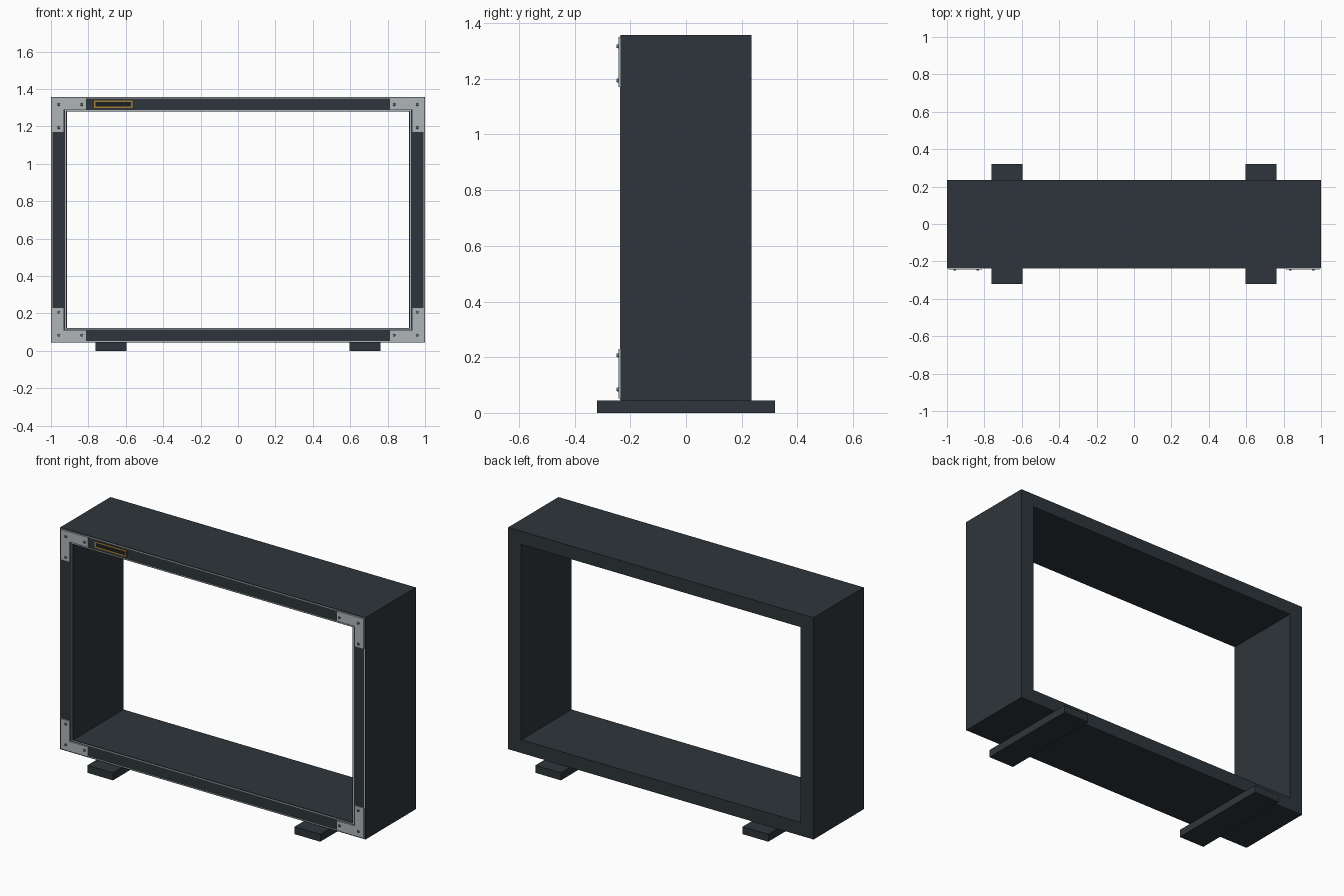
import bpy
import bmesh
from math import pi
from mathutils import Matrix

old = bpy.data.objects.get("Cube")
if old:
    bpy.data.objects.remove(old, do_unlink=True)


def material(name, r, g, b):
    m = bpy.data.materials.new(name)
    m.use_nodes = True
    m.diffuse_color = (r, g, b, 1)
    m.node_tree.nodes["Principled BSDF"].inputs["Base Color"].default_value = (r, g, b, 1)
    return m


SLATE = material("dark slate", 0.027, 0.036, 0.043)
STEEL = material("light steel", 0.43, 0.46, 0.48)
SCREW = material("screw grey", 0.16, 0.17, 0.18)
GOLD = material("gold", 0.36, 0.2, 0.035)
BLACK = material("plate black", 0.012, 0.014, 0.016)

BOTTOM, TOP = 0.044, 1.357
MID = (BOTTOM + TOP) / 2
HALF = (TOP - BOTTOM) / 2
DEPTH = 0.235
POST, BEAM = 0.085, 0.078
FRONT = -DEPTH


def finish(name, bm, mat):
    bmesh.ops.recalc_face_normals(bm, faces=bm.faces)
    mesh = bpy.data.meshes.new(name)
    bm.to_mesh(mesh)
    bm.free()
    mesh.materials.append(mat)
    obj = bpy.data.objects.new(name, mesh)
    bpy.context.scene.collection.objects.link(obj)
    return obj


def box(name, x, y, z, mat):
    """Box from (low, high) ranges on each axis."""
    bm = bmesh.new()
    bmesh.ops.create_cube(bm, size=1)
    for v in bm.verts:
        v.co = [lo + (c + 0.5) * (hi - lo) for c, (lo, hi) in zip(v.co, (x, y, z))]
    return finish(name, bm, mat)


def plate(name, outline, thick, mat):
    """Flat front plate extruded forward from the frame face."""
    bm = bmesh.new()
    face = bm.faces.new([bm.verts.new((x, FRONT, z)) for x, z in outline])
    out = bmesh.ops.extrude_face_region(bm, geom=[face])["geom"]
    for v in out:
        if isinstance(v, bmesh.types.BMVert):
            v.co.y -= thick
    return finish(name, bm, mat)


def border(name, cx, cz, hx, hz, width, thick, mat):
    """Thin rectangular ring lying on the frame face."""
    bm = bmesh.new()
    corners = ((-1, -1), (1, -1), (1, 1), (-1, 1))
    rings = [[bm.verts.new((cx + sx * (hx - d), y, cz + sz * (hz - d))) for sx, sz in corners]
             for d, y in ((0, FRONT), (0, FRONT - thick), (width, FRONT - thick), (width, FRONT))]
    for a, b in zip(rings, rings[1:] + rings[:1]):
        for i in range(4):
            j = (i + 1) % 4
            bm.faces.new((a[i], a[j], b[j], b[i]))
    return finish(name, bm, mat)


# Frame: two full-height posts with beams between them
inner = 1 - POST
box("top_beam", (-inner, inner), (-DEPTH, DEPTH), (TOP - BEAM, TOP), SLATE)
box("bottom_beam", (-inner, inner), (-DEPTH, DEPTH), (BOTTOM, BOTTOM + BEAM), SLATE)
for side, s in (("right", -1), ("left", 1)):
    box(side + "_post", sorted((s, s * inner)), (-DEPTH, DEPTH), (BOTTOM, TOP), SLATE)
    box(side + "_foot", sorted((s * 0.595, s * 0.763)), (-0.32, 0.32), (0, BOTTOM), SLATE)

# Metal edging along the outer and inner front edges
border("outer_trim", 0, MID, 0.997, HALF - 0.003, 0.005, 0.002, STEEL)
border("inner_trim", 0, MID, inner + 0.01, HALF - BEAM + 0.008, 0.005, 0.002, STEEL)

# Corner brackets with three screws each
OUT, WIDE, LONG = 0.007, 0.066, 0.186
L_SHAPE = ((OUT, OUT), (LONG, OUT), (LONG, WIDE), (WIDE, WIDE), (WIDE, LONG), (OUT, LONG))
SCREWS = ((0.042, 0.04), (0.165, 0.04), (0.042, 0.163))
for side, sx in (("right", -1), ("left", 1)):
    for level, sz in (("bottom", -1), ("top", 1)):
        tag = level + "_" + side
        shape = [(sx * (1 - u), MID + sz * (HALF - v)) for u, v in L_SHAPE]
        plate(tag + "_bracket", shape, 0.008, STEEL)
        bm = bmesh.new()
        for u, v in SCREWS:
            spot = Matrix.Translation((sx * (1 - u), FRONT - 0.01, MID + sz * (HALF - v)))
            bmesh.ops.create_cone(bm, cap_ends=True, segments=16, radius1=0.008, radius2=0.006,
                                  depth=0.008, matrix=spot @ Matrix.Rotation(pi / 2, 4, "X"))
        finish(tag + "_screws", bm, SCREW)

# Small name plate with a gold rim
PX, PZ, PW, PH = -0.667, 1.319, 0.104, 0.019
box("name_plate", (PX - PW, PX + PW), (FRONT - 0.002, FRONT), (PZ - PH, PZ + PH), BLACK)
border("name_plate_rim", PX, PZ, PW, PH, 0.008, 0.004, GOLD)
